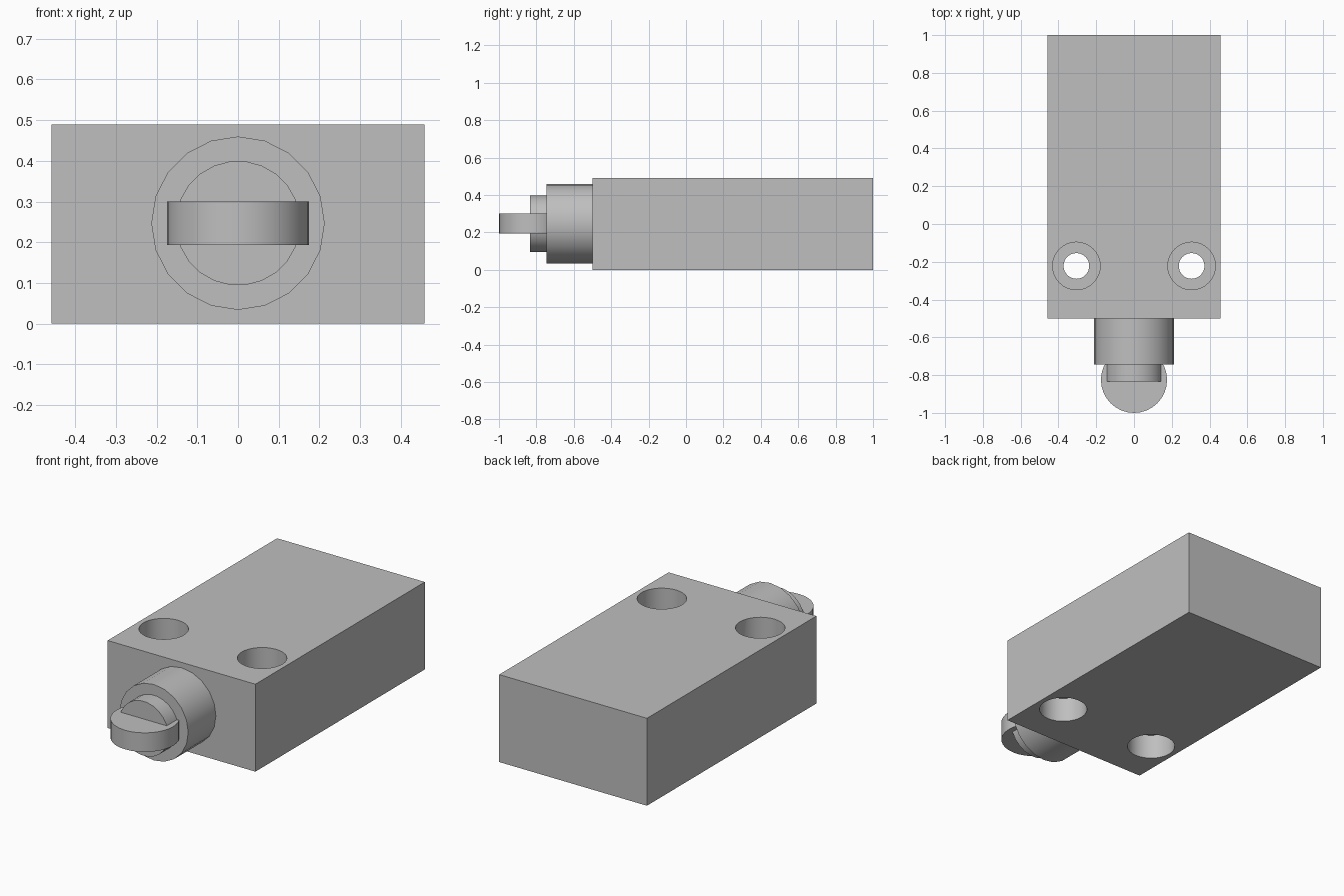
import bpy
import math

cube = bpy.data.objects.get("Cube")
if cube:
    bpy.data.objects.remove(cube, do_unlink=True)

GREY = (0.52, 0.52, 0.52, 1)
grey = bpy.data.materials.new("plain_grey")
grey.use_nodes = True
grey.diffuse_color = GREY
grey.node_tree.nodes["Principled BSDF"].inputs["Base Color"].default_value = GREY

HEIGHT = 0.49
MID = HEIGHT / 2 + 0.002


def finish(obj, name):
    obj.name = name
    obj.data.materials.clear()
    obj.data.materials.append(grey)
    return obj


def smooth(obj):
    bpy.ops.object.select_all(action="DESELECT")
    obj.select_set(True)
    bpy.context.view_layer.objects.active = obj
    bpy.ops.object.shade_smooth_by_angle(angle=math.radians(30))


def cylinder(name, radius, depth, center, sides, rotation=(0, 0, 0)):
    bpy.ops.mesh.primitive_cylinder_add(
        vertices=sides, radius=radius, depth=depth, location=center, rotation=rotation)
    return finish(bpy.context.object, name)


def front_cylinder(name, radius, y_front, y_back, sides, twist=0):
    # Cylinder lying along the front-back axis
    obj = cylinder(name, radius, y_back - y_front, (0, (y_front + y_back) / 2, MID),
                   sides, (math.pi / 2, twist, 0))
    smooth(obj)
    return obj


def cut(target, cutter):
    mod = target.modifiers.new("hole", "BOOLEAN")
    mod.operation = "DIFFERENCE"
    mod.solver = "EXACT"
    mod.object = cutter
    bpy.context.view_layer.objects.active = target
    bpy.ops.object.modifier_apply(modifier=mod.name)
    bpy.data.objects.remove(cutter, do_unlink=True)


# Switch housing block
bpy.ops.mesh.primitive_cube_add(size=1, location=(0, 0.25, HEIGHT / 2))
body = finish(bpy.context.object, "housing")
body.scale = (0.916, 1.5, HEIGHT)
bpy.ops.object.transform_apply(location=True, rotation=False, scale=True)

# Through holes, counterbored from above and below
BORE = 0.14
for x in (-0.305, 0.305):
    cut(body, cylinder("through_cutter", 0.068, 1, (x, -0.222, HEIGHT / 2), 32))
    for z in (0, HEIGHT):
        cut(body, cylinder("counterbore_cutter", 0.126, 2 * BORE, (x, -0.222, z), 32))
smooth(body)

# Plunger collar and stem
front_cylinder("collar", 0.213, -0.745, -0.49, 20)
front_cylinder("plunger_stem", 0.153, -0.835, -0.73, 24, math.radians(7.5))

# Roller set across the plunger
roller = cylinder("roller", 0.175, 0.107, (0, -0.825, MID), 32)
smooth(roller)
